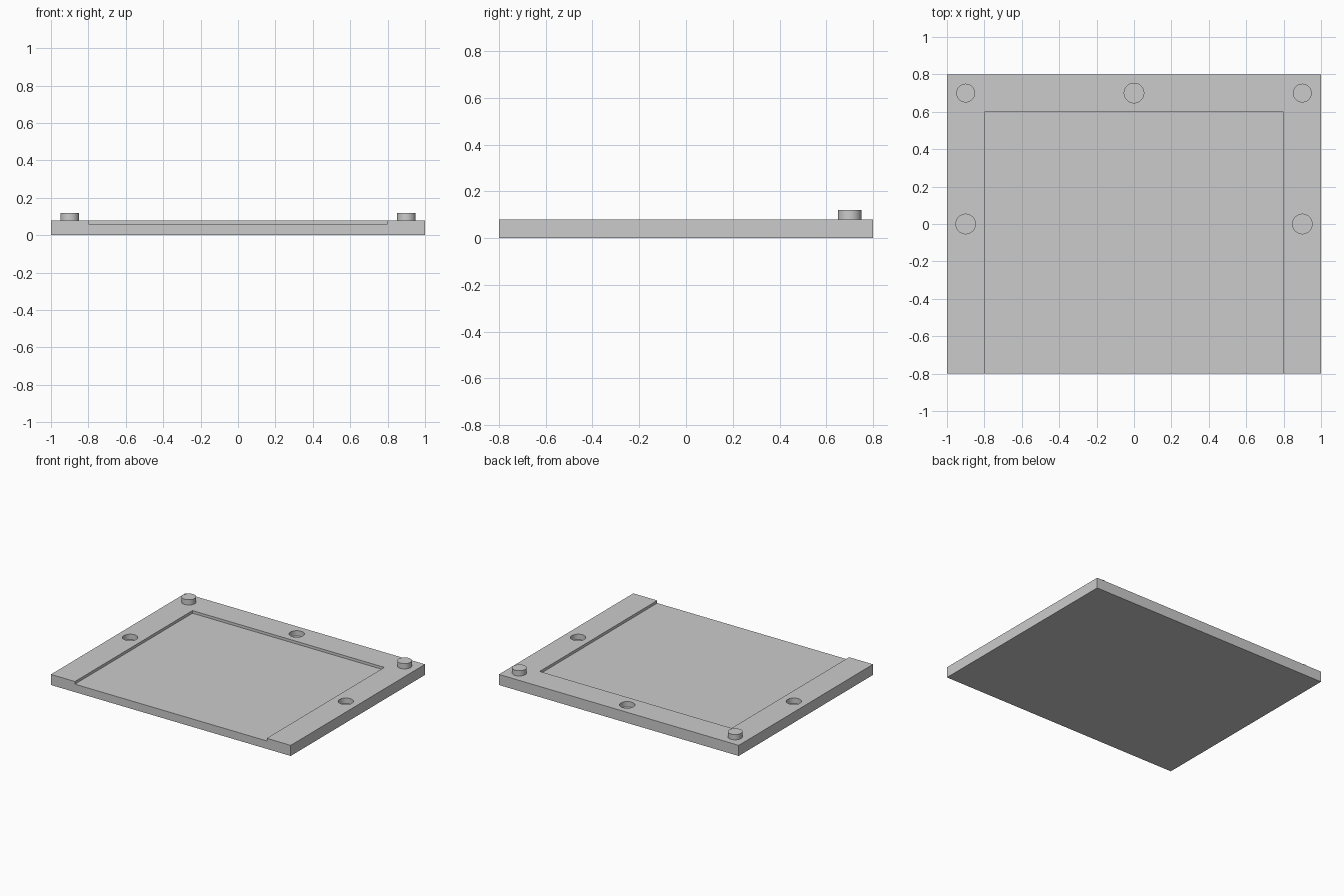
import bpy

if "Cube" in bpy.data.objects:
    bpy.data.objects.remove(bpy.data.objects["Cube"])

HOLE_DEPTH = 0.04

grey = bpy.data.materials.new("light_grey")
grey.diffuse_color = (0.6, 0.6, 0.6, 1)
grey.use_nodes = True
grey.node_tree.nodes["Principled BSDF"].inputs["Base Color"].default_value = grey.diffuse_color


def box(name, x0, x1, y0, y1, z0, z1):
    bpy.ops.mesh.primitive_cube_add(
        size=1, location=((x0 + x1) / 2, (y0 + y1) / 2, (z0 + z1) / 2))
    ob = bpy.context.object
    ob.name = name
    ob.scale = (x1 - x0, y1 - y0, z1 - z0)
    bpy.ops.object.transform_apply(location=True, rotation=False, scale=True)
    ob.data.materials.append(grey)
    return ob


def cylinder(name, x, y, radius, z0, z1):
    bpy.ops.mesh.primitive_cylinder_add(
        vertices=48, radius=radius, depth=z1 - z0, location=(x, y, (z0 + z1) / 2))
    ob = bpy.context.object
    ob.name = name
    ob.data.materials.append(grey)
    return ob


def smooth(ob):
    bpy.ops.object.select_all(action='DESELECT')
    ob.select_set(True)
    bpy.context.view_layer.objects.active = ob
    bpy.ops.object.shade_smooth_by_angle()


# Base plate
plate = box("base_plate", -1, 1, -0.8, 0.8, 0, 0.08)

# Shallow pocket open at the front, and three blind holes in the rim
cutters = [box("pocket_cutter", -0.8, 0.8, -0.9, 0.6, 0.06, 0.2)]
for x, y in ((-0.9, 0), (0.9, 0), (0, 0.7)):
    cutters.append(cylinder("hole_cutter", x, y, 0.0525, 0.08 - HOLE_DEPTH, 0.2))

for cutter in cutters:
    bpy.context.view_layer.objects.active = plate
    mod = plate.modifiers.new("cut", 'BOOLEAN')
    mod.operation = 'DIFFERENCE'
    mod.solver = 'EXACT'
    mod.object = cutter
    bpy.ops.object.modifier_apply(modifier=mod.name)
    bpy.data.objects.remove(cutter)
smooth(plate)

# Locating pegs on the back corners
for side, x in (("left", -0.9), ("right", 0.9)):
    smooth(cylinder("peg_" + side, x, 0.7, 0.05, 0.07, 0.12))
